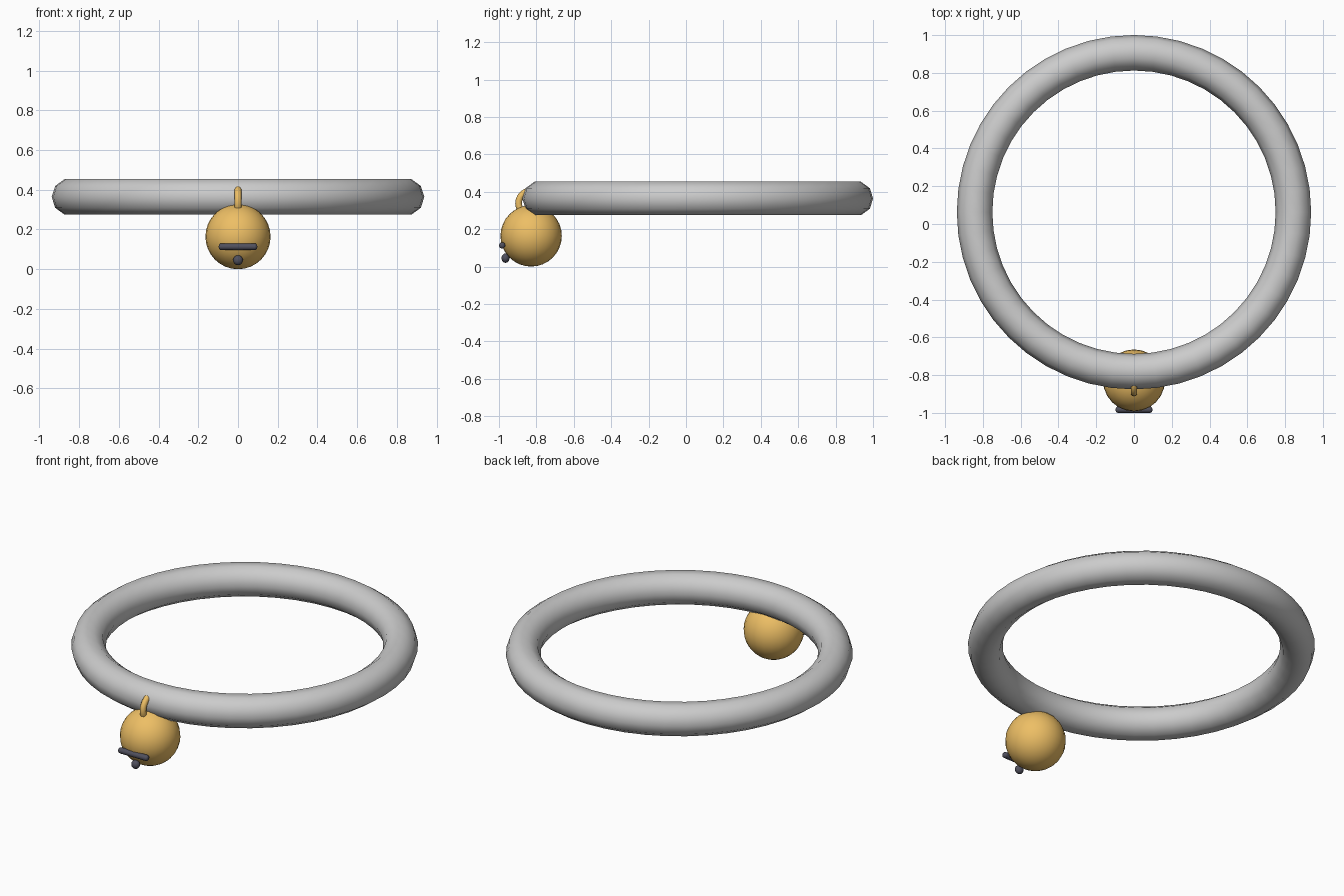
import bpy
from math import pi, radians

if "Cube" in bpy.data.objects:
    bpy.data.objects.remove(bpy.data.objects["Cube"])


def material(name, rgb):
    m = bpy.data.materials.new(name)
    m.diffuse_color = (*rgb, 1)
    m.use_nodes = True
    m.node_tree.nodes["Principled BSDF"].inputs["Base Color"].default_value = m.diffuse_color
    return m


def finish(name, mat=None, angle=60):
    ob = bpy.context.object
    ob.name = name
    bpy.ops.object.shade_smooth_by_angle(angle=radians(angle))
    if mat:
        ob.data.materials.append(mat)
    return ob


gold = material("gold", (0.85, 0.52, 0.13))
dark = material("dark", (0.08, 0.08, 0.11))
BELL_Y, BELL_R = -0.828, 0.164

# Collar: large ring with a ten-sided tube
bpy.ops.mesh.primitive_torus_add(major_segments=48, minor_segments=10,
                                 major_radius=0.844, minor_radius=0.094,
                                 location=(0, 0.0625, 0.364))
finish("collar_ring")

# Bell body
bpy.ops.mesh.primitive_uv_sphere_add(segments=24, ring_count=16, radius=BELL_R,
                                     location=(0, BELL_Y, BELL_R))
finish("bell_body", gold)

# Hanging loop threaded around the collar
bpy.ops.mesh.primitive_torus_add(major_segments=24, minor_segments=10,
                                 major_radius=0.067, minor_radius=0.018,
                                 location=(0, BELL_Y, 0.338),
                                 rotation=(0, pi / 2, 0))
finish("bell_loop", gold)

# Slot bar across the front, with rounded ends
bpy.ops.mesh.primitive_cylinder_add(vertices=12, radius=0.017, depth=0.194,
                                    location=(0, -0.983, 0.113),
                                    rotation=(0, pi / 2, 0))
bar = finish("bell_slot_bar", dark)
bevel = bar.modifiers.new("round_ends", "BEVEL")
bevel.width = 0.012
bevel.segments = 3
bevel.limit_method = "ANGLE"
bevel.angle_limit = radians(60)

# Small knob below the bar
bpy.ops.mesh.primitive_uv_sphere_add(segments=16, ring_count=10, radius=0.025,
                                     location=(0, -0.965, 0.045))
bpy.context.object.scale = (1, 0.85, 1)
finish("bell_slot_knob", dark)
